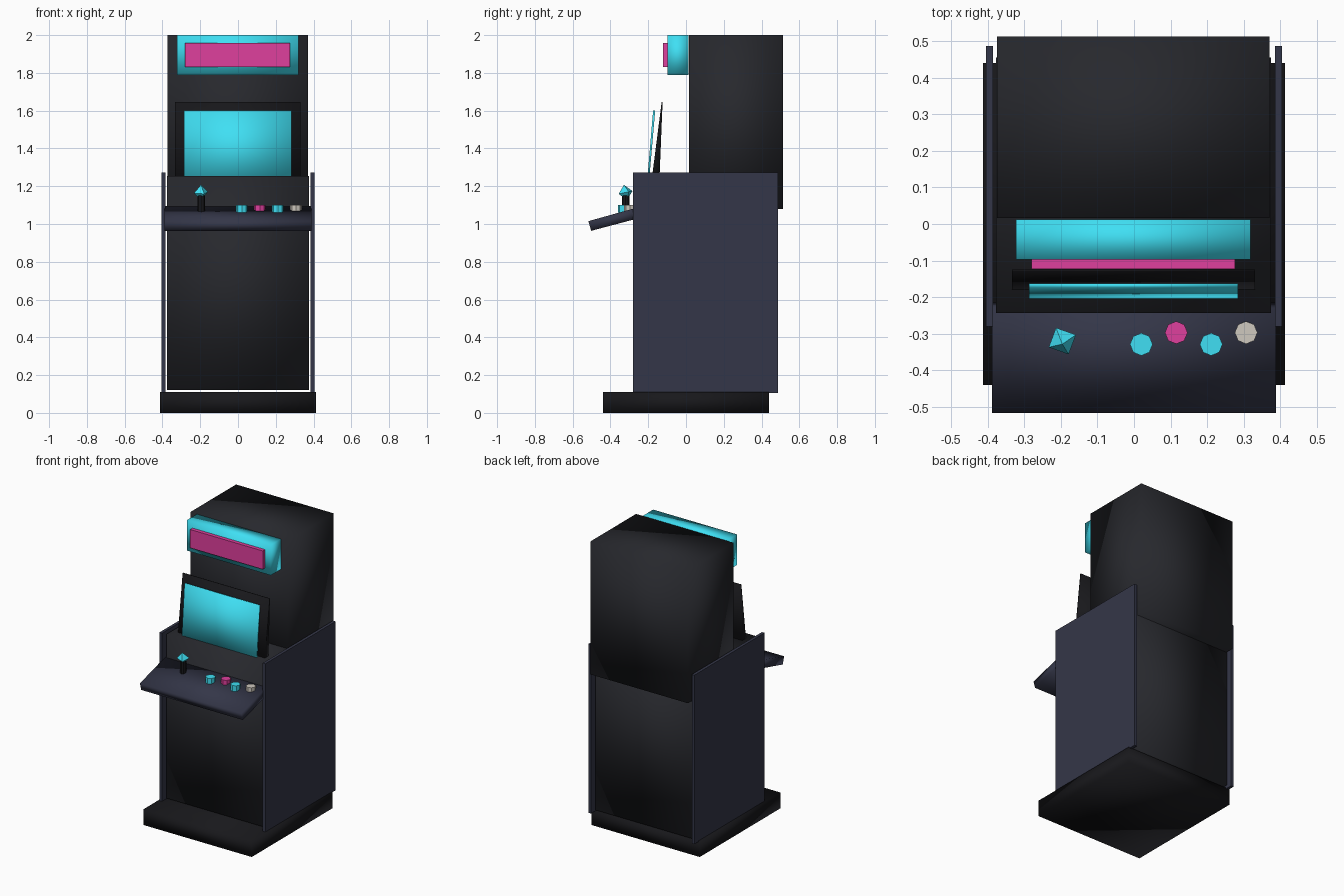
import bpy, bmesh, math
from mathutils import Matrix

if "Cube" in bpy.data.objects:
    bpy.data.objects.remove(bpy.data.objects["Cube"])


def material(name, rgb):
    m = bpy.data.materials.new(name)
    m.diffuse_color = (*rgb, 1)
    m.use_nodes = True
    m.node_tree.nodes["Principled BSDF"].inputs["Base Color"].default_value = m.diffuse_color
    return m


BODY = material("charcoal", (0.020, 0.021, 0.026))
BLACK = material("black", (0.009, 0.009, 0.011))
SLATE = material("slate", (0.034, 0.037, 0.065))
CYAN = material("cyan", (0.05, 0.74, 0.90))
PINK = material("pink", (0.74, 0.05, 0.34))
CREAM = material("cream", (0.62, 0.58, 0.52))


def finish(name, bm, mat, smooth):
    bmesh.ops.recalc_face_normals(bm, faces=bm.faces)
    mesh = bpy.data.meshes.new(name)
    bm.to_mesh(mesh)
    bm.free()
    mesh.materials.append(mat)
    for p in mesh.polygons:
        p.use_smooth = smooth
    ob = bpy.data.objects.new(name, mesh)
    bpy.context.collection.objects.link(ob)
    return ob


def prism(name, profile, x0, x1, mat, smooth=True):
    """Side profile of (y, z) points, extruded from x0 to x1."""
    bm = bmesh.new()
    face = bm.faces.new([bm.verts.new((x0, y, z)) for y, z in profile])
    ext = bmesh.ops.extrude_face_region(bm, geom=[face])["geom"]
    moved = [v for v in ext if isinstance(v, bmesh.types.BMVert)]
    bmesh.ops.translate(bm, verts=moved, vec=(x1 - x0, 0, 0))
    return finish(name, bm, mat, smooth)


def box(name, xs, ys, zs, mat, smooth=True):
    (y0, y1), (z0, z1) = ys, zs
    return prism(name, [(y0, z0), (y1, z0), (y1, z1), (y0, z1)], *xs, mat, smooth)


def cylinder(name, x, y, z0, z1, r, sides, mat):
    bm = bmesh.new()
    bmesh.ops.create_cone(bm, cap_ends=True, segments=sides, radius1=r, radius2=r,
                          depth=z1 - z0, matrix=Matrix.Translation((x, y, (z0 + z1) / 2)))
    return finish(name, bm, mat, False)


# Cabinet
box("plinth", (-0.413, 0.413), (-0.44, 0.44), (0, 0.11), BLACK)
box("lower_cabinet", (-0.377, 0.375), (-0.243, 0.455), (0.12, 1.253), BODY)
box("upper_cabinet", (-0.374, 0.37), (0.017, 0.513), (1.08, 2.0), BODY)
for side, s in (("left", -1), ("right", 1)):
    box(f"{side}_side_panel", sorted((s * 0.385, s * 0.405)), (-0.28, 0.487),
        (0.105, 1.272), SLATE, False)

# Lit header
box("marquee", (-0.323, 0.319), (-0.097, 0.012), (1.79, 2.0), CYAN)
box("marquee_insert", (-0.28, 0.276), (-0.123, -0.09), (1.83, 1.957), PINK, False)

# Leaning monitor: wedge-shaped bezel with a thin screen in front
prism("screen_bezel", [(-0.186, 1.2), (-0.142, 1.2), (-0.124, 1.645), (-0.129, 1.645)],
      -0.333, 0.331, BLACK)
prism("screen", [(-0.208, 1.2), (-0.198, 1.2), (-0.163, 1.602), (-0.174, 1.602)],
      -0.287, 0.284, CYAN)

# Sloped control deck
prism("control_deck", [(-0.517, 1.015), (-0.502, 0.964), (-0.215, 1.04), (-0.23, 1.095)],
      -0.388, 0.388, SLATE)

# Joystick
cylinder("joystick_shaft", -0.195, -0.32, 1.05, 1.15, 0.02, 8, BLACK)
bm = bmesh.new()
bmesh.ops.create_uvsphere(bm, u_segments=4, v_segments=2, radius=0.041)
bmesh.ops.transform(bm, verts=bm.verts, matrix=Matrix.Translation((-0.196, -0.32, 1.167))
                    @ Matrix.Rotation(math.radians(12), 4, "X")
                    @ Matrix.Rotation(math.radians(25), 4, "Z"))
finish("joystick_knob", bm, CYAN, False)

# Buttons in a zigzag row
for i, mat in enumerate((CYAN, PINK, CYAN, CREAM)):
    cylinder(f"button_{i + 1}", 0.02 + 0.0955 * i, -0.297 if i % 2 else -0.329,
             1.06, 1.1, 0.031, 8, mat)
